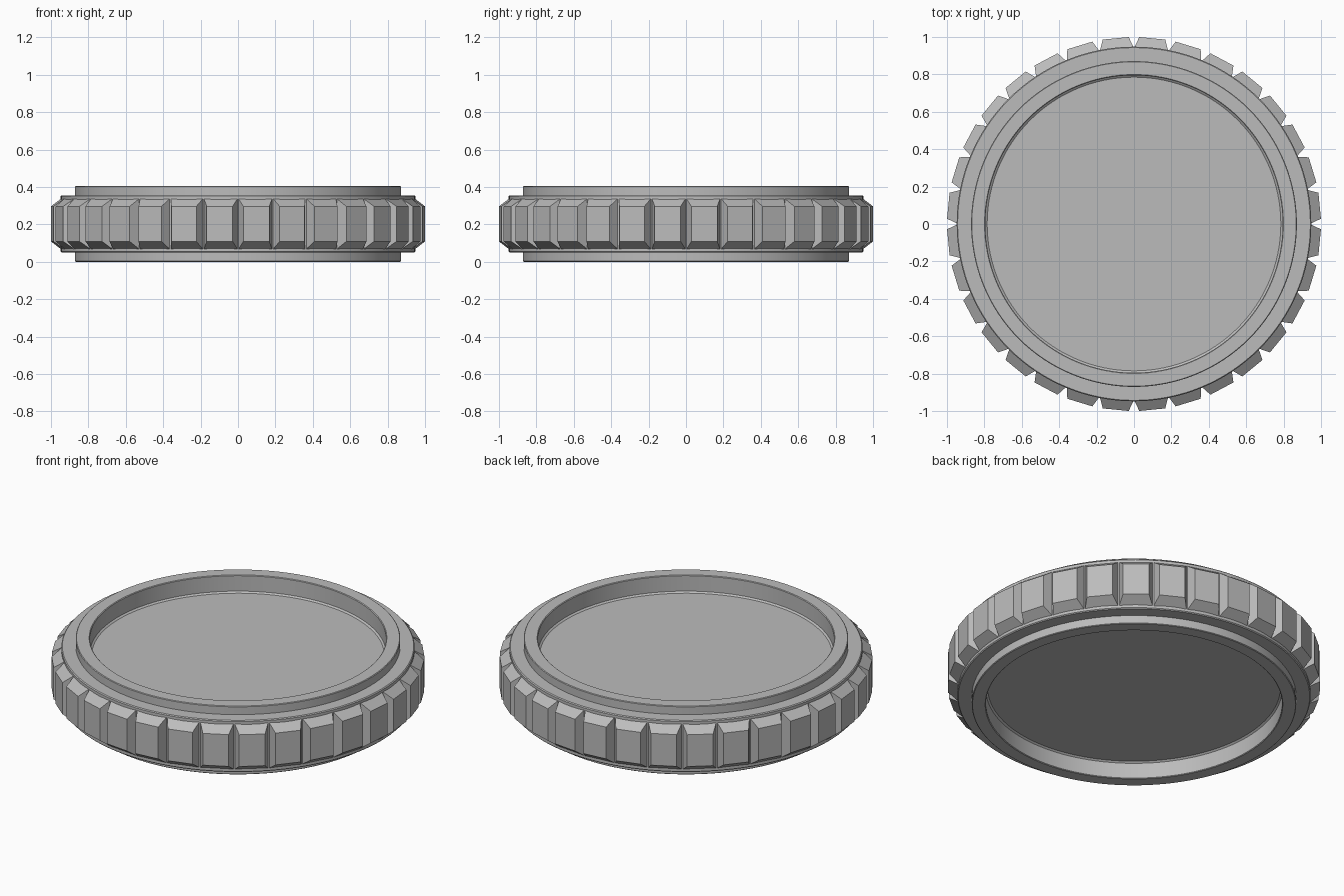
import bpy, bmesh, math
from mathutils import Matrix, Vector

if "Cube" in bpy.data.objects:
    bpy.data.objects.remove(bpy.data.objects["Cube"])

grey = bpy.data.materials.new("plain grey")
grey.diffuse_color = (0.5, 0.5, 0.5, 1)
grey.use_nodes = True
grey.node_tree.nodes["Principled BSDF"].inputs["Base Color"].default_value = grey.diffuse_color


def make_object(name, bm, angle):
    bmesh.ops.recalc_face_normals(bm, faces=bm.faces)
    mesh = bpy.data.meshes.new(name)
    bm.to_mesh(mesh)
    bm.free()
    mesh.materials.append(grey)
    obj = bpy.data.objects.new(name, mesh)
    bpy.context.collection.objects.link(obj)
    bpy.ops.object.select_all(action='DESELECT')
    obj.select_set(True)
    bpy.context.view_layer.objects.active = obj
    bpy.ops.object.shade_smooth_by_angle(angle=math.radians(angle))
    return obj


MID = 0.2025

# Body: upper half of the profile (radius, height above middle), mirrored below
half = [(0, 0.1), (0.785, 0.1), (0.795, 0.108), (0.795, 0.199), (0.799, 0.2025),
        (0.867, 0.2025), (0.871, 0.199), (0.871, 0.153), (0.943, 0.153), (0.948, 0.148)]
profile = half + [(r, -z) for r, z in reversed(half)]
bm = bmesh.new()
verts = [bm.verts.new((r, 0, z + MID)) for r, z in profile]
edges = [bm.edges.new(pair) for pair in zip(verts, verts[1:])]
bmesh.ops.spin(bm, geom=verts + edges, cent=(0, 0, 0), axis=(0, 0, 1),
               angle=math.tau, steps=128, use_duplicate=False)
bmesh.ops.remove_doubles(bm, verts=bm.verts, dist=1e-5)
make_object("ring_body", bm, 35)

# Grip teeth: tapered blocks around the rim, with a gap on each axis
TEETH = 32
PITCH = math.tau / TEETH
bm = bmesh.new()
for i in range(TEETH):
    turn = Matrix.Rotation((i + 0.5) * PITCH, 4, 'Z')
    loops = []
    for radius, spread, rise in ((0.925, 5.5, 0.136), (0.945, 5.5, 0.136), (1.0, 4.0, 0.094)):
        a = math.radians(spread)
        loops.append([bm.verts.new(turn @ Vector((radius * math.cos(a), s * radius * math.sin(a), MID + t * rise)))
                      for s, t in ((-1, -1), (1, -1), (1, 1), (-1, 1))])
    for low, high in zip(loops, loops[1:]):
        for k in range(4):
            n = (k + 1) % 4
            bm.faces.new((low[k], low[n], high[n], high[k]))
    bm.faces.new(loops[0])
    bm.faces.new(loops[-1])
make_object("grip_teeth", bm, 20)
